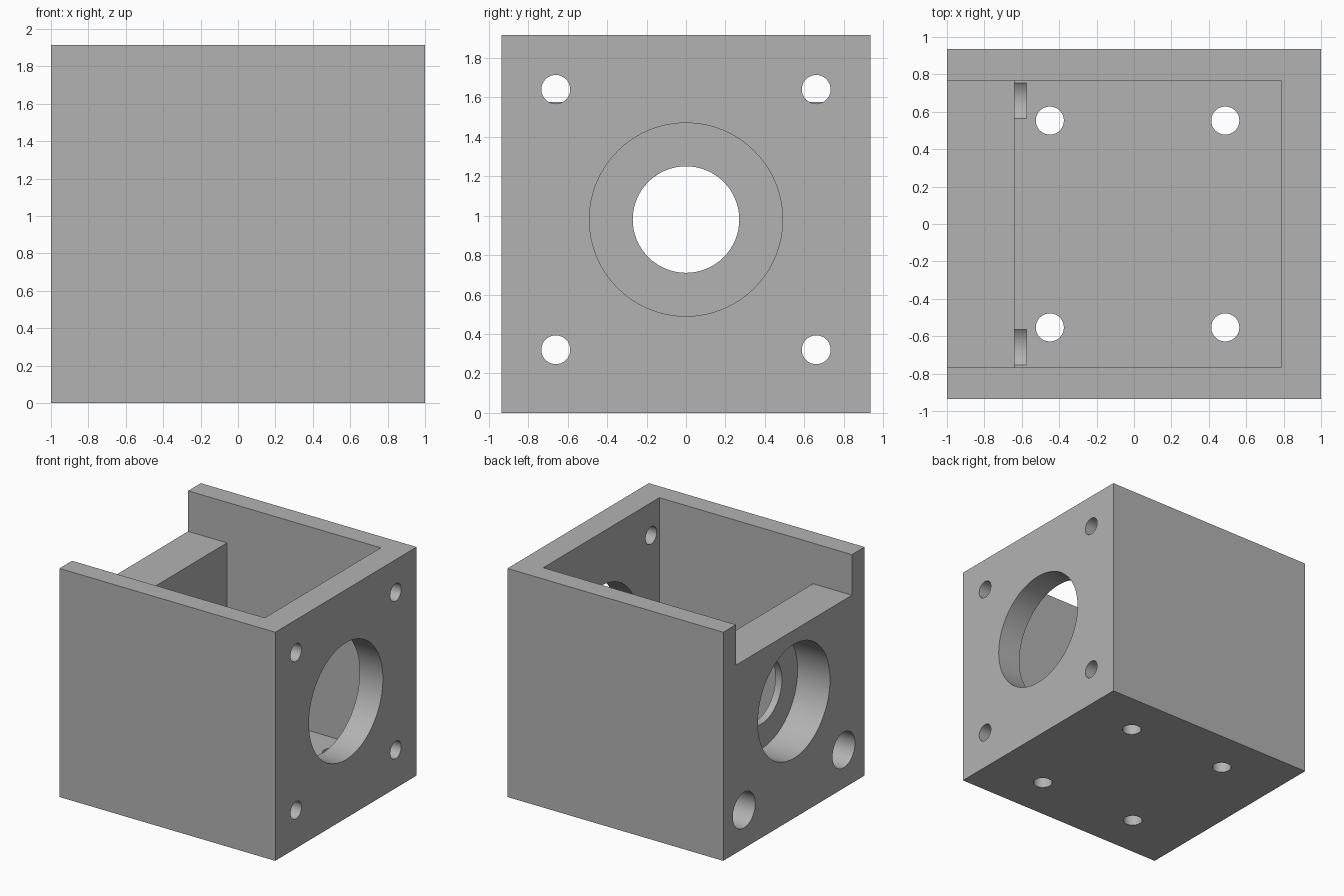
import bpy
from math import pi

cube = bpy.data.objects.get("Cube")
if cube:
    bpy.data.objects.remove(cube, do_unlink=True)

# Overall sizes
HALF_Y, HEIGHT = 0.935, 1.915
INNER_Y, FLOOR_Z = 0.768, 0.205
WALL_L, WALL_R = -0.64, 0.785      # inner faces of the two bored walls
LOW_TOP = 1.575                    # top of the lowered wall
AXIS_Z, BOLT = 0.98, 0.66          # main bore height, bolt offset from it
OUT = 0.1                          # cutter overshoot

grey = bpy.data.materials.new("plain grey")
grey.use_nodes = True
colour = (0.45, 0.45, 0.45, 1)
grey.diffuse_color = colour
grey.node_tree.nodes["Principled BSDF"].inputs["Base Color"].default_value = colour


def box(name, low, high):
    bpy.ops.mesh.primitive_cube_add(size=1)
    ob = bpy.context.object
    ob.name = name
    ob.location = [(a + b) / 2 for a, b in zip(low, high)]
    ob.scale = [b - a for a, b in zip(low, high)]
    bpy.ops.object.transform_apply(location=True, rotation=False, scale=True)
    return ob


def bore(radius, start, end, axis, u, v):
    """Round cutter along x (u, v = y, z) or along z (u, v = x, y)."""
    mid = (start + end) / 2
    along_x = axis == "x"
    bpy.ops.mesh.primitive_cylinder_add(
        vertices=64, radius=radius, depth=end - start,
        location=(mid, u, v) if along_x else (u, v, mid),
        rotation=(0, pi / 2, 0) if along_x else (0, 0, 0))
    return bpy.context.object


housing = box("housing", (-1, -HALF_Y, 0), (1, HALF_Y, HEIGHT))
housing.data.materials.clear()
housing.data.materials.append(grey)

# Open cavity and the lowered wall
cutters = [
    box("cavity_cutter", (WALL_L, -INNER_Y, FLOOR_Z), (WALL_R, INNER_Y, HEIGHT + OUT)),
    box("notch_cutter", (-1 - OUT, -INNER_Y, LOW_TOP), (WALL_L + OUT, INNER_Y, HEIGHT + OUT)),
]

# Main bore: wide opening, and a stepped bearing seat opposite
cutters += [
    bore(0.49, WALL_R - OUT, 1 + OUT, "x", 0, AXIS_Z),
    bore(0.478, -1 - OUT, -0.70, "x", 0, AXIS_Z),
    bore(0.27, -0.8, WALL_L + OUT, "x", 0, AXIS_Z),
]

for side in (-1, 1):
    # Bolt holes, and wide access holes that nick the floor
    for dz in (-BOLT, BOLT):
        cutters.append(bore(0.073, WALL_R - OUT, 1 + OUT, "x", side * BOLT, AXIS_Z + dz))
    cutters.append(bore(0.149, -1 - OUT, -0.575, "x", side * BOLT, AXIS_Z - BOLT))
    # Floor mounting holes
    for x in (-0.45, 0.488):
        cutters.append(bore(0.075, -OUT, FLOOR_Z + OUT, "z", x, side * 0.553))

# Cut everything, then drop the cutters
bpy.ops.object.select_all(action="DESELECT")
housing.select_set(True)
bpy.context.view_layer.objects.active = housing
for cutter in cutters:
    mod = housing.modifiers.new("cut", "BOOLEAN")
    mod.operation, mod.solver, mod.object = "DIFFERENCE", "EXACT", cutter
    bpy.ops.object.modifier_apply(modifier=mod.name)
    bpy.data.objects.remove(cutter, do_unlink=True)

bpy.ops.object.shade_smooth_by_angle(angle=pi / 6)
